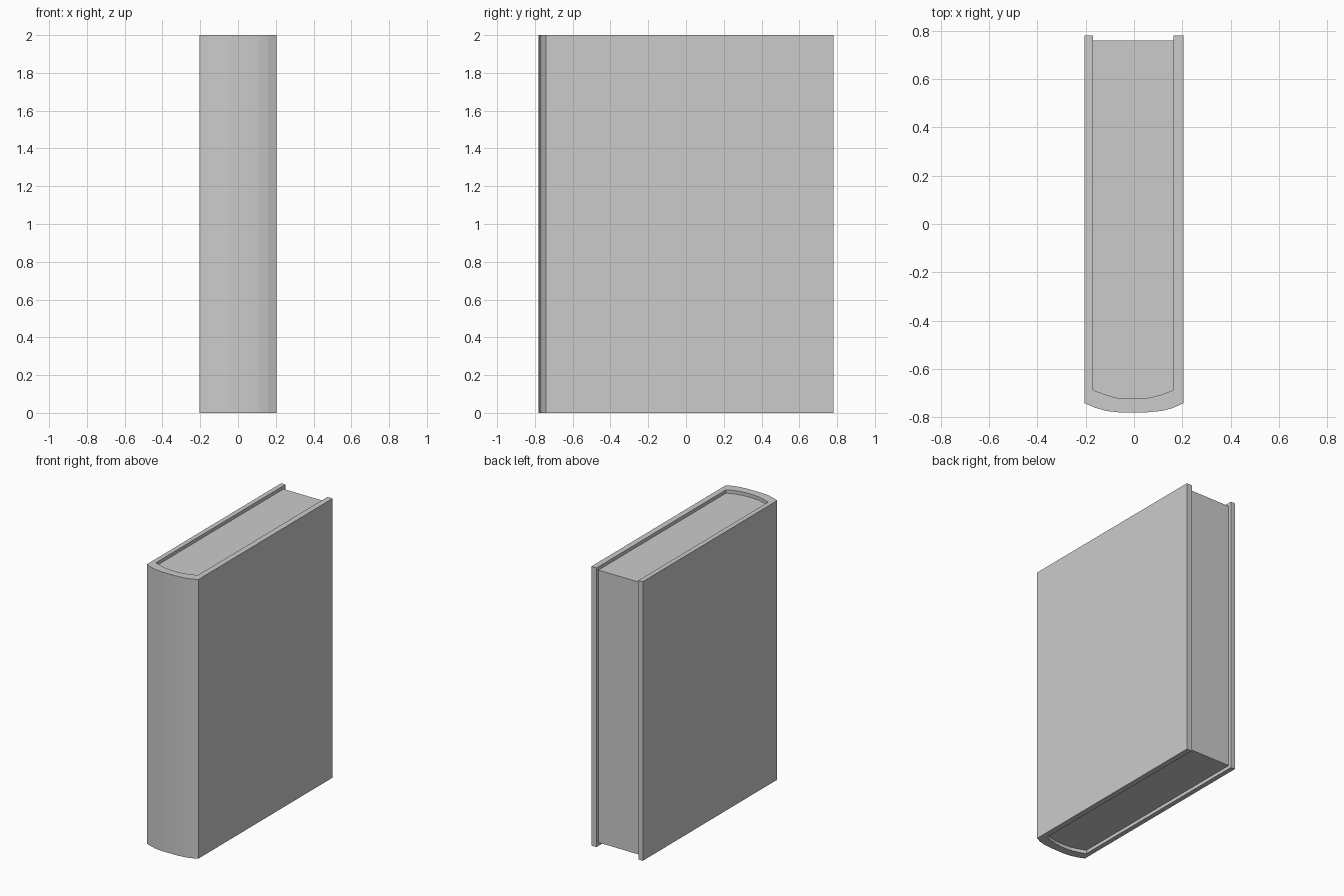
import bpy, bmesh

if "Cube" in bpy.data.objects:
    bpy.data.objects.remove(bpy.data.objects["Cube"])


def extrude_profile(name, points, z0, z1):
    """Extrude a closed top-view outline into a solid between two heights."""
    bm = bmesh.new()
    face = bm.faces.new([bm.verts.new((x, y, z0)) for x, y in points])
    ext = bmesh.ops.extrude_face_region(bm, geom=[face], use_keep_orig=True)
    verts = [v for v in ext["geom"] if isinstance(v, bmesh.types.BMVert)]
    bmesh.ops.translate(bm, verts=verts, vec=(0, 0, z1 - z0))
    bmesh.ops.recalc_face_normals(bm, faces=bm.faces)
    mesh = bpy.data.meshes.new(name)
    bm.to_mesh(mesh)
    bm.free()
    obj = bpy.data.objects.new(name, mesh)
    bpy.context.collection.objects.link(obj)
    return obj


HEIGHT, BACK = 2.0, 0.78
RECESS = 0.024

# Rounded spine, outside (left to right) and inside (right to left)
outer = [(-0.204, -0.741), (-0.16, -0.76), (-0.115, -0.773), (-0.05, -0.78),
         (0.05, -0.779), (0.115, -0.773), (0.16, -0.761), (0.204, -0.741)]
inner = [(0.163, -0.686), (0.115, -0.705), (0.065, -0.718), (0.02, -0.722),
         (-0.03, -0.722), (-0.075, -0.718), (-0.12, -0.705), (-0.17, -0.686)]

# Cover: two boards joined by the spine
cover = [(-0.204, BACK)] + outer + [(0.204, BACK), (0.163, BACK)] + inner + [(-0.17, BACK)]
extrude_profile("cover", cover, 0.0, HEIGHT)

# Page block, set in slightly from the cover's edges
pages = [(0.163, 0.758)] + inner + [(-0.17, 0.758)]
extrude_profile("pages", pages, RECESS, HEIGHT - RECESS)
